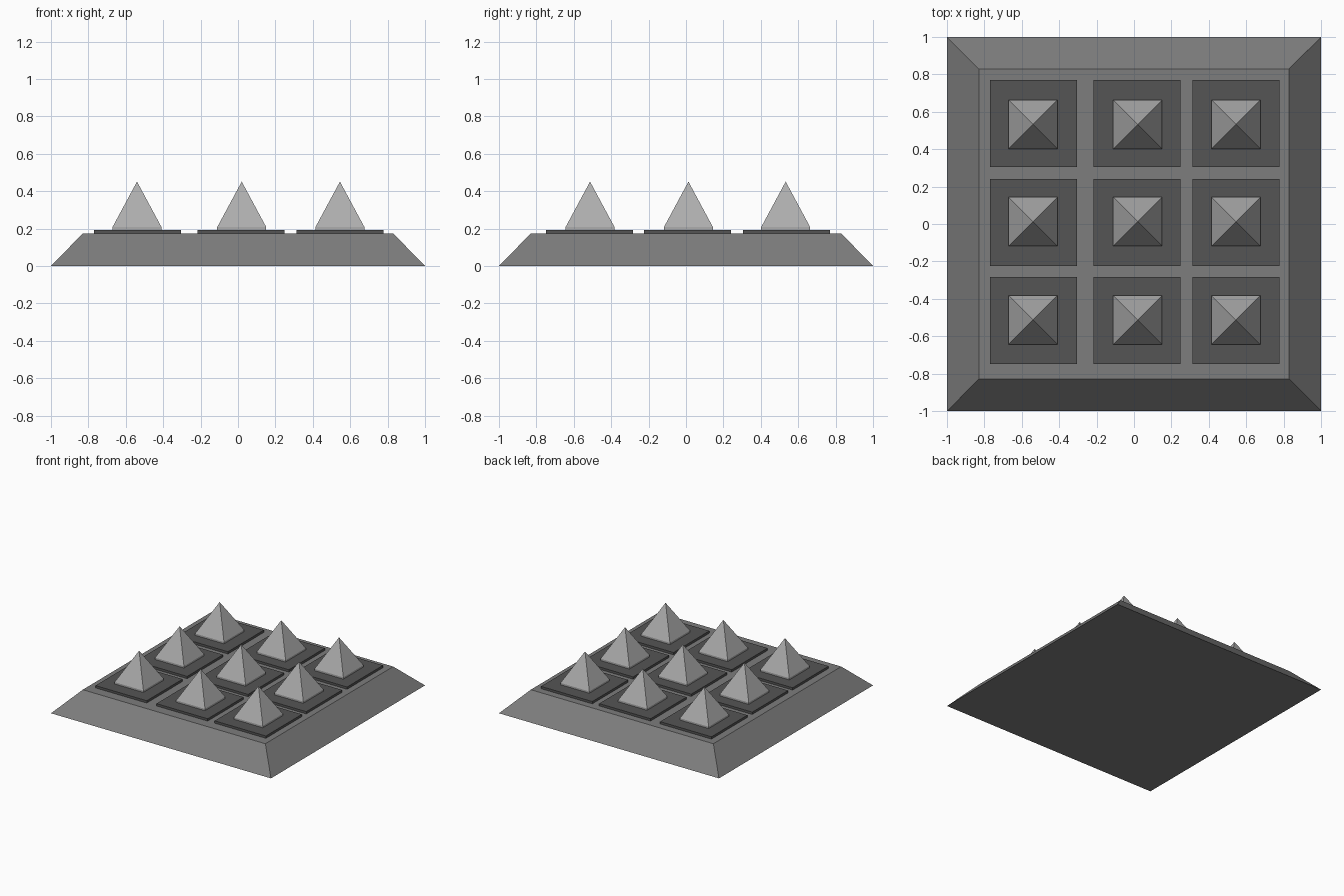
import bpy, bmesh

if "Cube" in bpy.data.objects:
    bpy.data.objects.remove(bpy.data.objects["Cube"])


def grey(name, v):
    m = bpy.data.materials.new(name)
    m.diffuse_color = (v, v, v, 1)
    m.use_nodes = True
    m.node_tree.nodes["Principled BSDF"].inputs["Base Color"].default_value = m.diffuse_color
    return m


def stack(name, cx, cy, rings, mat):
    """Square solid lofted through (half_size, z) rings; half size 0 makes a point."""
    bm = bmesh.new()
    prev = None
    for h, z in rings:
        if h == 0:
            tip = bm.verts.new((0, 0, z))
            ring = [tip]
        else:
            ring = [bm.verts.new((sx * h, sy * h, z))
                    for sx, sy in ((-1, -1), (1, -1), (1, 1), (-1, 1))]
        if prev is None:
            bm.faces.new(ring[::-1])
        else:
            for i in range(4):
                j = (i + 1) % 4
                if h == 0:
                    bm.faces.new((prev[i], prev[j], tip))
                else:
                    bm.faces.new((prev[i], prev[j], ring[j], ring[i]))
        prev = ring
    if len(prev) == 4:
        bm.faces.new(prev)
    bmesh.ops.recalc_face_normals(bm, faces=bm.faces)
    me = bpy.data.meshes.new(name)
    bm.to_mesh(me)
    bm.free()
    me.materials.append(mat)
    ob = bpy.data.objects.new(name, me)
    ob.location = (cx, cy, 0)
    bpy.context.collection.objects.link(ob)
    return ob


mid, dark, light = grey("mid_grey", 0.205), grey("dark_grey", 0.09), grey("light_grey", 0.42)

# Bevelled base slab
stack("base", 0, 0, [(1.0, 0), (0.83, 0.174)], mid)

# 3 x 3 grid of plates, each carrying a spike with a short straight foot
columns = [(-0.538, -0.540), (0.016, 0.020), (0.545, 0.545)]   # plate x, spike x
rows = [(-0.516, -0.513), (0.008, 0.013), (0.538, 0.533)]      # plate y, spike y
for r, (py, sy) in enumerate(rows, 1):
    for c, (px, sx) in enumerate(columns, 1):
        stack(f"plate_{r}_{c}", px, py, [(0.233, 0.172), (0.233, 0.193)], dark)
        stack(f"spike_{r}_{c}", sx, sy, [(0.131, 0.193), (0.131, 0.208), (0, 0.451)], light)
